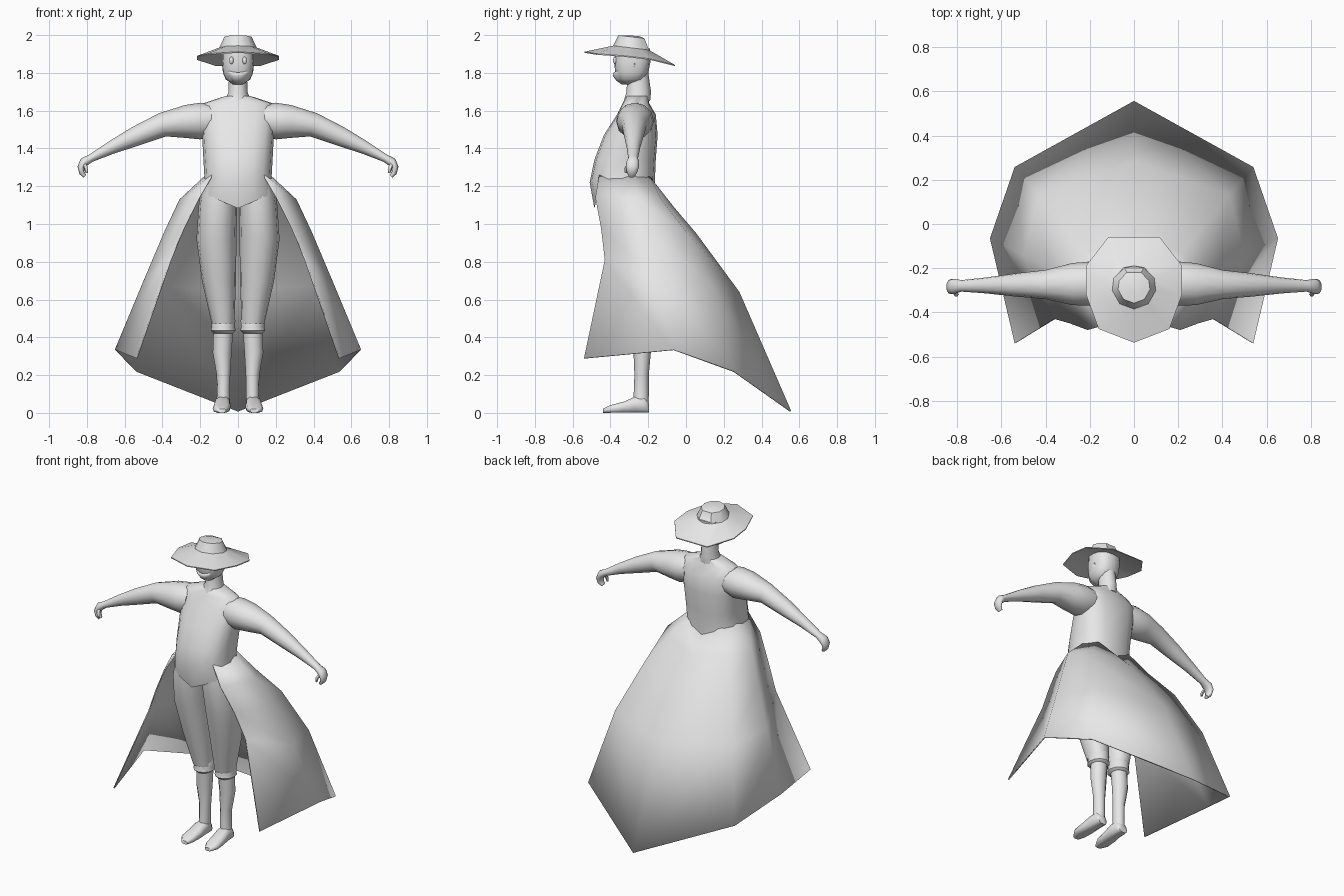
import bpy, bmesh, math
from mathutils import Vector

grey = bpy.data.materials.new("plain grey")
grey.diffuse_color = (0.8, 0.8, 0.8, 1)


def finish(name, bm, mirror=False, thick=0, angle=50):
    bmesh.ops.recalc_face_normals(bm, faces=bm.faces)
    me = bpy.data.meshes.new(name)
    bm.to_mesh(me)
    bm.free()
    ob = bpy.data.objects.new(name, me)
    bpy.context.collection.objects.link(ob)
    me.materials.append(grey)
    bpy.ops.object.select_all(action='DESELECT')
    ob.select_set(True)
    bpy.context.view_layer.objects.active = ob
    bpy.ops.object.shade_smooth_by_angle(angle=math.radians(angle))
    if mirror:
        ob.modifiers.new("mirror", 'MIRROR').use_clip = True
    if thick:
        ob.modifiers.new("thickness", 'SOLIDIFY').thickness = thick
    return ob


def loft(name, rings, mirror=False, closed=True, cap=True, thick=0, angle=50):
    """Skin a list of equal-length point rings."""
    bm = bmesh.new()
    rows = [[bm.verts.new(p) for p in r] for r in rings]
    n = len(rows[0])
    for a, b in zip(rows, rows[1:]):
        for i in range(n if closed else n - 1):
            j = (i + 1) % n
            bm.faces.new((a[i], a[j], b[j], b[i]))
    if cap and closed:
        bm.faces.new(rows[0])
        bm.faces.new(rows[-1])
    return finish(name, bm, mirror, thick, angle)


def oval(n, power=1.0):
    """Unit oval; a power under 1 makes it boxier."""
    pts = []
    for i in range(n):
        t = 2 * math.pi * i / n
        c, s = math.cos(t), math.sin(t)
        pts.append((math.copysign(abs(c) ** power, c), math.copysign(abs(s) ** power, s)))
    return pts


def flat_ring(cx, cy, z, rx, ry, n=12, power=1.0):
    return [(cx + rx * c, cy + ry * s, z) for c, s in oval(n, power)]


def body_ring(z, w, front, back, drop=0, n=16, power=0.8):
    """Level ring from half width and depth; drop points it down at the middle."""
    cy, ry = (front + back) / 2, (back - front) / 2
    return [(x, y, z - drop * max(0, 1 - abs(x) / w))
            for x, y, z in flat_ring(0, cy, z, w, ry, n, power)]


# Jacket with pointed hem
loft("jacket", [body_ring(*r) for r in (
    (1.168, 0.200, -0.485, -0.165, 0.085),
    (1.25, 0.178, -0.51, -0.165, 0.03),
    (1.34, 0.183, -0.485, -0.16),
    (1.47, 0.190, -0.435, -0.15),
    (1.58, 0.200, -0.365, -0.16),
    (1.64, 0.180, -0.335, -0.195),
    (1.678, 0.065, -0.315, -0.20))])

# Neck and head
loft("neck", [body_ring(z, w, f, b, 0, 12, 1) for z, w, f, b in (
    (1.65, 0.07, -0.33, -0.19), (1.70, 0.050, -0.315, -0.185),
    (1.80, 0.048, -0.31, -0.20))])
loft("head", [body_ring(*r) for r in (
    (1.745, 0.035, -0.335, -0.26),
    (1.765, 0.065, -0.36, -0.225),
    (1.80, 0.080, -0.375, -0.20),
    (1.86, 0.085, -0.380, -0.188),
    (1.93, 0.083, -0.375, -0.19))])

# Beard shell along the jaw, rising towards the ears
shell = []
for z, w, front in ((1.738, 0.03, -0.34), (1.76, 0.07, -0.37),
                    (1.785, 0.084, -0.388), (1.803, 0.083, -0.384)):
    row = []
    for i in range(13):
        t = math.pi * i / 12
        up = 0.05 * abs(math.cos(t)) ** 3 if z > 1.75 else 0
        row.append((-w * math.cos(t), -0.27 + (front + 0.27) * math.sin(t), z + up))
    shell.append(row)
loft("beard", shell, closed=False, thick=0.006)

# Eyes
bm = bmesh.new()
bmesh.ops.create_uvsphere(bm, u_segments=10, v_segments=6, radius=1)
for v in bm.verts:
    v.co = Vector((0.035 + 0.012 * v.co.x, -0.376 + 0.01 * v.co.y, 1.866 + 0.02 * v.co.z))
finish("eyes", bm, mirror=True)

# Hat: nine-sided tilted brim and tapered crown in one skin
half = [(0.16, -0.475, 1.902), (0.217, -0.32, 1.89),
        (0.218, -0.19, 1.875), (0.115, -0.058, 1.842)]
brim = [(0, -0.537, 1.912)] + half + [(-x, y, z) for x, y, z in reversed(half)]


def crown_ring(r, z, tilt):
    pts = []
    for x, y, _ in brim:
        d = Vector((x, y + 0.285)).normalized() * r
        pts.append((d.x, d.y - 0.285, z - tilt * d.y))
    return pts


loft("hat", [crown_ring(0.09, 1.918, 0.12), [(x, y, z - 0.006) for x, y, z in brim],
             brim, crown_ring(0.1, 1.932, 0.12), crown_ring(0.073, 1.99, 0.12),
             crown_ring(0.04, 1.997, 0.05)], angle=40)

# Arms: ovals set square to a bending path (x, z, height radius, depth radius)
path = [(0.14, 1.55, 0.085, 0.09), (0.20, 1.545, 0.097, 0.10), (0.28, 1.543, 0.087, 0.095),
        (0.40, 1.525, 0.064, 0.066), (0.54, 1.465, 0.052, 0.052), (0.67, 1.405, 0.035, 0.036),
        (0.78, 1.348, 0.021, 0.026), (0.815, 1.328, 0.025, 0.034), (0.831, 1.30, 0.019, 0.034),
        (0.827, 1.27, 0.014, 0.026), (0.810, 1.252, 0.010, 0.016)]
rings = []
for i, (x, z, h, d) in enumerate(path):
    a, b = path[max(i - 1, 0)], path[min(i + 1, len(path) - 1)]
    t = Vector((b[0] - a[0], b[1] - a[1])).normalized()
    if i < 3:
        t = Vector((1, 0))
    cy = -0.268 - 0.02 * i / 10
    rings.append([(x - t.y * h * s, cy + d * c, z + t.x * h * s) for c, s in oval(12)])
loft("arm_and_hand", rings, mirror=True, angle=60)
loft("thumb", [flat_ring(x, y, z, r, r, 6) for x, y, z, r in (
    (0.815, -0.30, 1.32, 0.012), (0.805, -0.318, 1.295, 0.011),
    (0.80, -0.318, 1.27, 0.007))], mirror=True)

# Breeches, knee cuffs and boots (centre x, centre y, z, radii)
loft("breeches_leg", [flat_ring(*r, 14, 0.9) for r in (
    (0.098, -0.32, 1.20, 0.094, 0.14), (0.106, -0.32, 1.10, 0.102, 0.145),
    (0.114, -0.30, 0.92, 0.106, 0.135), (0.101, -0.27, 0.70, 0.090, 0.105),
    (0.079, -0.245, 0.47, 0.060, 0.07))], mirror=True)
loft("knee_cuff", [flat_ring(0.078, -0.24, z, r, r + 0.006) for z, r in (
    (0.51, 0.052), (0.49, 0.064), (0.455, 0.062), (0.435, 0.066), (0.42, 0.05))], mirror=True)
loft("boot_shaft", [flat_ring(*r) for r in (
    (0.078, -0.235, 0.44, 0.052, 0.052), (0.084, -0.232, 0.32, 0.050, 0.046),
    (0.077, -0.235, 0.20, 0.036, 0.038), (0.077, -0.237, 0.10, 0.034, 0.040),
    (0.080, -0.240, 0.03, 0.038, 0.042))], mirror=True)
loft("boot_foot", [[(x + w * c, y, h / 2 + h / 2 * s) for c, s in oval(10, 0.7)]
                   for x, y, w, h in (
    (0.080, -0.197, 0.030, 0.05), (0.080, -0.22, 0.040, 0.085), (0.081, -0.275, 0.042, 0.085),
    (0.085, -0.33, 0.046, 0.06), (0.089, -0.40, 0.045, 0.042),
    (0.086, -0.44, 0.022, 0.022))], mirror=True, angle=60)

# Long open-fronted cape skirt: columns from front edge round to the back middle
cape = [
    [(0.14, -0.46, 1.26), (0.21, -0.48, 1.14), (0.29, -0.45, 0.98),
     (0.36, -0.43, 0.81), (0.54, -0.54, 0.29)],
    [(0.165, -0.28, 1.265), (0.31, -0.25, 1.13), (0.39, -0.20, 0.96),
     (0.50, -0.14, 0.70), (0.652, -0.065, 0.335)],
    [(0.12, -0.19, 1.25), (0.22, -0.13, 1.13), (0.32, 0.0, 0.96),
     (0.43, 0.13, 0.68), (0.54, 0.258, 0.22)],
    [(0, -0.18, 1.20), (0, -0.06, 1.085), (0, 0.055, 0.95),
     (0, 0.283, 0.64), (0, 0.557, 0.01)]]
loft("cape_skirt", cape, mirror=True, closed=False, thick=0.008, angle=60)
